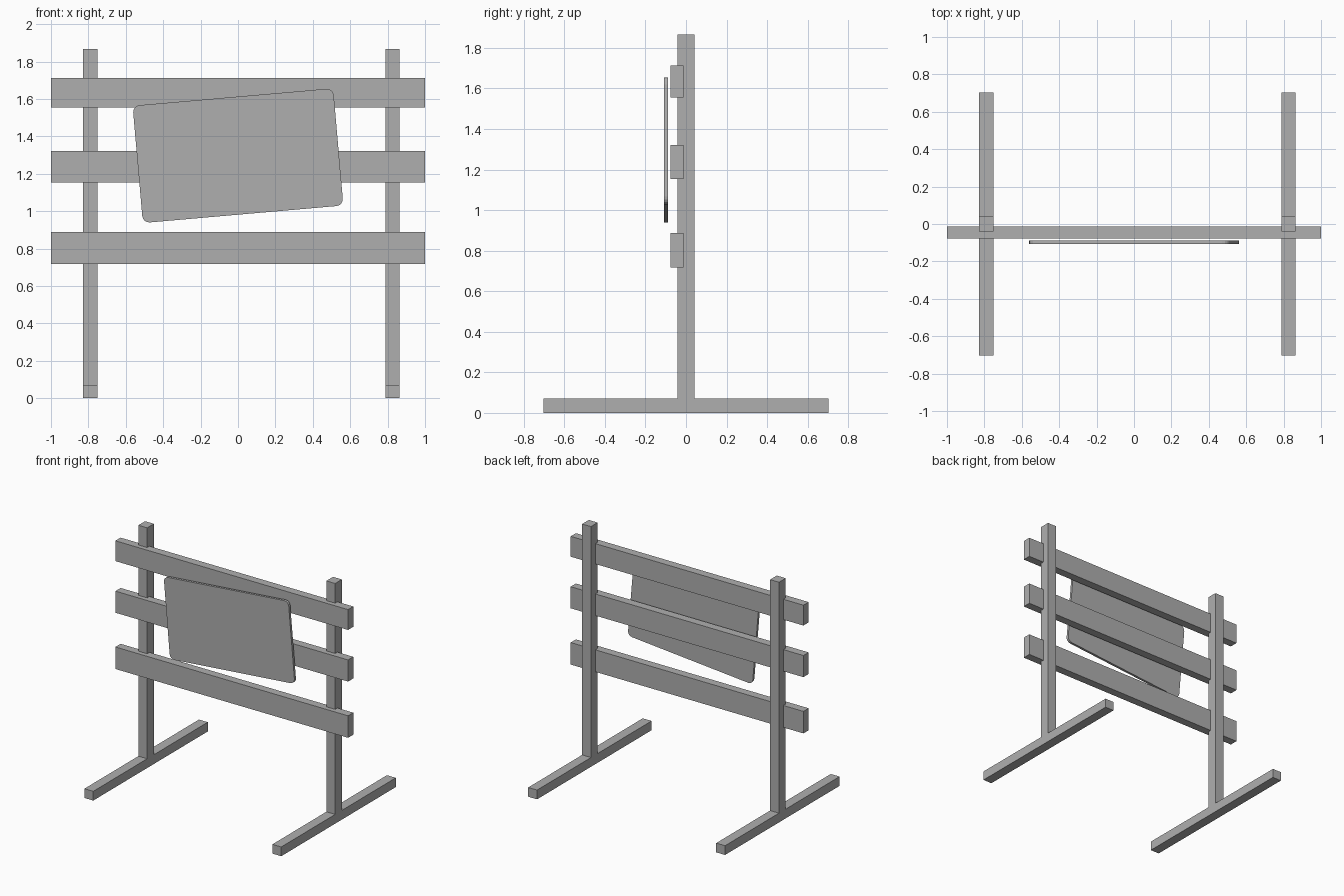
import bpy, bmesh, math
from mathutils import Matrix, Vector

if "Cube" in bpy.data.objects:
    bpy.data.objects.remove(bpy.data.objects["Cube"])

grey = bpy.data.materials.new("dark_grey")
grey.diffuse_color = (0.43, 0.43, 0.43, 1)
grey.use_nodes = True
grey.node_tree.nodes["Principled BSDF"].inputs["Base Color"].default_value = grey.diffuse_color


def finish(name, bm):
    bmesh.ops.recalc_face_normals(bm, faces=bm.faces)
    mesh = bpy.data.meshes.new(name)
    bm.to_mesh(mesh)
    bm.free()
    mesh.materials.append(grey)
    ob = bpy.data.objects.new(name, mesh)
    bpy.context.collection.objects.link(ob)
    return ob


def box(name, x0, x1, y0, y1, z0, z1):
    bm = bmesh.new()
    size = Matrix.Diagonal((x1 - x0, y1 - y0, z1 - z0, 1))
    centre = Matrix.Translation(((x0 + x1) / 2, (y0 + y1) / 2, (z0 + z1) / 2))
    bmesh.ops.create_cube(bm, size=1, matrix=centre @ size)
    return finish(name, bm)


# Posts standing on long feet
for side, x in (("left", -0.79), ("right", 0.826)):
    box(side + "_foot", x - 0.038, x + 0.038, -0.703, 0.703, 0, 0.072)
    box(side + "_post", x - 0.038, x + 0.038, -0.041, 0.041, 0.072, 1.866)

# Horizontal rails let into the front of the posts
for name, z0, z1 in (("bottom_rail", 0.717, 0.888),
                     ("middle_rail", 1.154, 1.322),
                     ("top_rail", 1.555, 1.713)):
    box(name, -1, 1, -0.077, -0.013, z0, z1)

# Tilted sign board with rounded corners
w, h, r, steps = 1.076, 0.629, 0.037, 4
bm = bmesh.new()
verts = []
for i, (sx, sz) in enumerate(((1, 1), (-1, 1), (-1, -1), (1, -1))):
    for k in range(steps + 1):
        a = math.radians(90 * (i + k / steps))
        verts.append(bm.verts.new((sx * (w / 2 - r) + r * math.cos(a), -0.108,
                                   sz * (h / 2 - r) + r * math.sin(a))))
face = bm.faces.new(verts)
ext = bmesh.ops.extrude_face_region(bm, geom=[face], use_keep_orig=True)
back = [g for g in ext["geom"] if isinstance(g, bmesh.types.BMVert)]
bmesh.ops.translate(bm, verts=back, vec=Vector((0, 0.019, 0)))
board = finish("sign_board", bm)
board.location.z = 1.297
board.rotation_euler.y = math.radians(-5)
